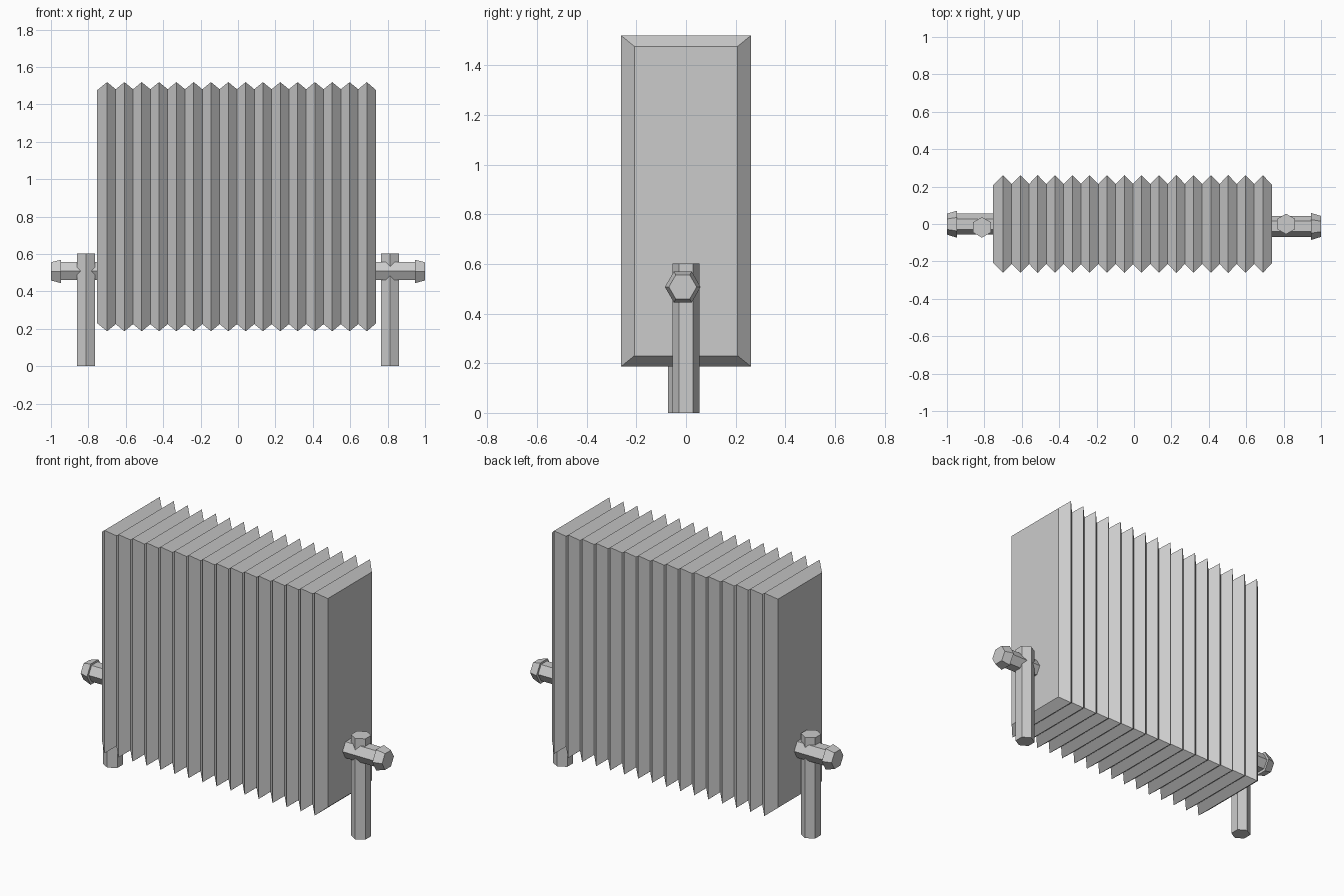
import bpy, bmesh, math
from mathutils import Matrix

if "Cube" in bpy.data.objects:
    bpy.data.objects.remove(bpy.data.objects["Cube"])

FINS, PITCH, FIRST = 16, 0.0926, -0.70
Z_MID = 0.853


def finish(name, bm):
    bmesh.ops.recalc_face_normals(bm, faces=bm.faces)
    mesh = bpy.data.meshes.new(name)
    bm.to_mesh(mesh)
    bm.free()
    obj = bpy.data.objects.new(name, mesh)
    bpy.context.collection.objects.link(obj)
    return obj


# Radiator body: rectangular rings lofted along x, swelling at each fin ridge
def radiator_body():
    ridge, valley, end = (0.261, 0.666), (0.214, 0.628), (0.208, 0.623)
    last = FIRST + (FINS - 1) * PITCH
    stations = [(FIRST - 0.053, end)]
    for i in range(FINS):
        x = FIRST + i * PITCH
        stations.append((x, ridge))
        if i < FINS - 1:
            stations.append((x + PITCH / 2, valley))
    stations.append((last + 0.05, end))

    bm = bmesh.new()
    rings = []
    for x, (hy, hz) in stations:
        rings.append([bm.verts.new((x, sy * hy, Z_MID + sz * hz))
                      for sy, sz in ((-1, -1), (1, -1), (1, 1), (-1, 1))])
    for a, b in zip(rings, rings[1:]):
        for k in range(4):
            n = (k + 1) % 4
            bm.faces.new((a[k], a[n], b[n], b[k]))
    bm.faces.new(rings[0])
    bm.faces.new(rings[-1])
    finish("radiator_body", bm)


# Six-sided bar or taper along x or z, with a corner pointing along y
def hex_bar(name, axis, start, stop, u, y, r1, r2=None):
    bm = bmesh.new()
    bmesh.ops.create_cone(bm, cap_ends=True, segments=6, radius1=r1,
                          radius2=r1 if r2 is None else r2,
                          depth=abs(stop - start))
    # put a corner on the +y axis
    top = max(bm.verts, key=lambda v: v.co.y)
    spin = math.pi / 2 - math.atan2(top.co.y, top.co.x)
    m = Matrix.Rotation(spin, 4, 'Z')
    mid = (start + stop) / 2
    if axis == 'x':
        sign = 1 if stop > start else -1
        m = Matrix.Rotation(sign * math.pi / 2, 4, 'Y') @ m
        place = Matrix.Translation((mid, y, u))
    else:
        place = Matrix.Translation((u, y, mid))
    bmesh.ops.transform(bm, matrix=place @ m, verts=bm.verts)
    finish(name, bm)


radiator_body()

# Valve on each side: floor post, cross pipe and tapered end cap
for side, s, post_y, pipe_y in (("left", -1, -0.018, -0.001),
                                ("right", 1, 0.0, -0.013)):
    hex_bar(side + "_floor_post", 'z', 0.0, 0.602, s * 0.813, post_y, 0.055)
    hex_bar(side + "_pipe", 'x', s * 0.72, s * 0.96, 0.509, pipe_y, 0.056)
    hex_bar(side + "_valve_cap", 'x', s * 0.947, s * 1.0, 0.507, pipe_y,
            0.072, 0.056)
